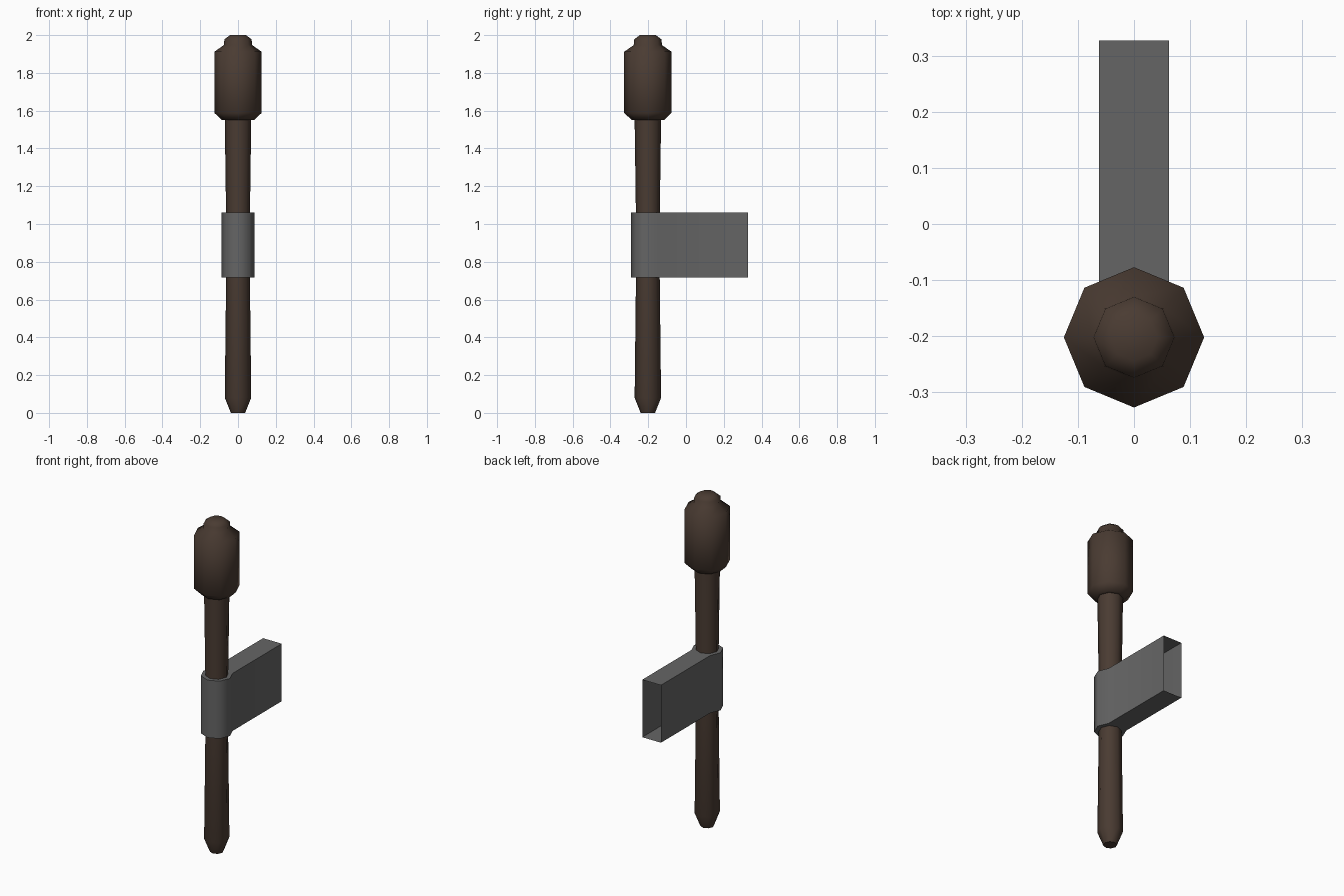
import bpy, bmesh, math

if "Cube" in bpy.data.objects:
    bpy.data.objects.remove(bpy.data.objects["Cube"])


def material(name, color):
    m = bpy.data.materials.new(name)
    m.diffuse_color = (*color, 1)
    m.use_nodes = True
    m.node_tree.nodes["Principled BSDF"].inputs["Base Color"].default_value = m.diffuse_color
    return m


def finish(bm, name, mat, angle):
    mesh = bpy.data.meshes.new(name)
    bm.to_mesh(mesh)
    bm.free()
    ob = bpy.data.objects.new(name, mesh)
    bpy.context.collection.objects.link(ob)
    mesh.materials.append(mat)
    bpy.ops.object.select_all(action='DESELECT')
    ob.select_set(True)
    bpy.context.view_layer.objects.active = ob
    bpy.ops.object.shade_smooth_by_angle(angle=math.radians(angle))
    return ob


SIDES = 8
CY = -0.202          # torch axis
wood = material("dark brown wood", (0.068, 0.044, 0.032))
iron = material("grey iron", (0.13, 0.13, 0.13))


def ring_point(r, i):
    a = math.tau * i / SIDES
    return r * math.cos(a), CY + r * math.sin(a)


# Torch: eight-sided lathe of handle, head and cap
profile = [(0.038, 0), (0.07, 0.08), (0.061, 0.89), (0.07, 1.55), (0.085, 1.55),
           (0.125, 1.588), (0.125, 1.912), (0.075, 1.947), (0.072, 1.978), (0.042, 2.0)]
bm = bmesh.new()
rings = [[bm.verts.new((*ring_point(r, i), z)) for i in range(SIDES)] for r, z in profile]
for a, b in zip(rings, rings[1:]):
    for i in range(SIDES):
        j = (i + 1) % SIDES
        bm.faces.new((a[i], a[j], b[j], b[i]))
bm.faces.new(rings[0][::-1])
bm.faces.new(rings[-1])
finish(bm, "torch", wood, 60)

# Bracket: octagonal collar whose back is drawn out into a box, open at the wall end
R, Z0, Z1, BACK = 0.088, 0.716, 1.062, 0.327
outline = [ring_point(R, i) for i in range(3, 10)]
half = outline[-1][0]
outline = [(-half, BACK)] + outline + [(half, BACK)]
bm = bmesh.new()
low = [bm.verts.new((x, y, Z0)) for x, y in outline]
high = [bm.verts.new((x, y, Z1)) for x, y in outline]
for i in range(len(outline) - 1):
    bm.faces.new((low[i], low[i + 1], high[i + 1], high[i]))
bm.faces.new(low[::-1])
bm.faces.new(high)
finish(bm, "wall_bracket", iron, 60)
